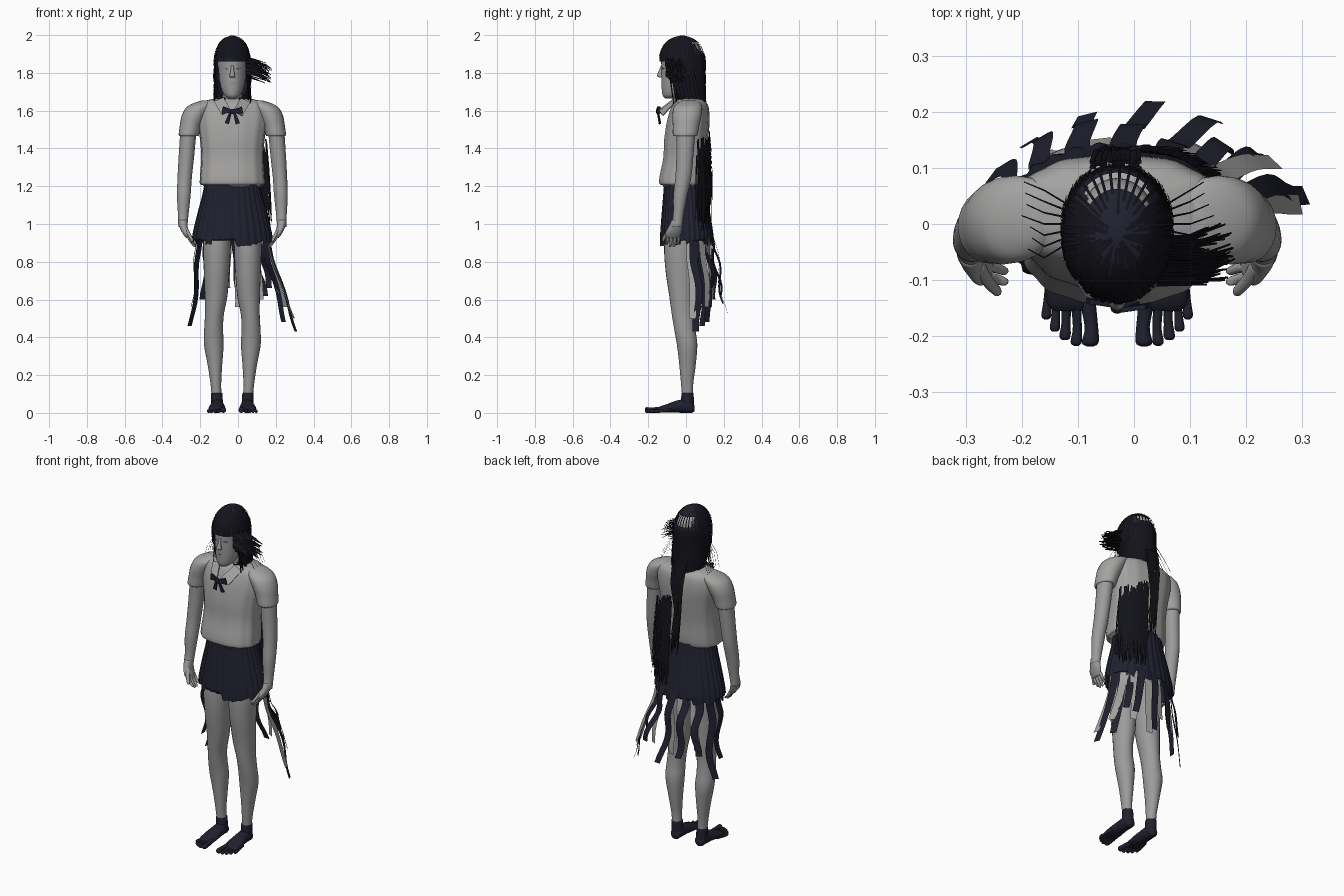
import bpy, bmesh, math, random
from mathutils import Vector

random.seed(4)
R = random.uniform
C = -0.03  # centre line of the body


def material(name, rgb):
    m = bpy.data.materials.new(name)
    m.diffuse_color = (*rgb, 1)
    return m


SKIN = material("grey skin", (0.33, 0.33, 0.33))
CLOTH = material("grey cloth", (0.37, 0.365, 0.36))
SHADE = material("dark grey", (0.16, 0.16, 0.16))
NAVY = material("dark navy", (0.014, 0.015, 0.028))
BLACK = material("black hair", (0.006, 0.006, 0.010))


def finish(name, bm, mat, smooth=True):
    me = bpy.data.meshes.new(name)
    bm.to_mesh(me)
    bm.free()
    me.materials.append(mat)
    if smooth:
        me.shade_smooth()
    ob = bpy.data.objects.new(name, me)
    bpy.context.collection.objects.link(ob)
    return ob


def dense(rings, steps=4):
    """Smooth curve through the given rows."""
    out, n = [], len(rings)
    for i in range(n - 1):
        p0, p1, p2, p3 = (rings[max(i - 1, 0)], rings[i], rings[i + 1], rings[min(i + 2, n - 1)])
        for k in range(steps):
            t = k / steps
            out.append([0.5 * (2 * b + (c - a) * t + (2 * a - 5 * b + 4 * c - d) * t * t
                               + (3 * b - a - 3 * c + d) * t ** 3)
                        for a, b, c, d in zip(p0, p1, p2, p3)])
    return out + [list(rings[-1])]


def loft(name, rings, mat, seg=24, axis='Z', power=2.0, wave=(0, 0), caps=True, drop=None, ragged=0):
    """Rows: (z, x, y, rx, ry), or (y, x, z, rx, rz) along Y."""
    bm = bmesh.new()
    loops = []
    jag = [R(-ragged, ragged) for i in range(seg)]
    for j, (t, a, b, r1, r2) in enumerate(dense(rings)):
        loop = []
        for i in range(seg):
            an = 2 * math.pi * i / seg
            c, s = math.cos(an), math.sin(an)
            f = 1 + wave[1] * math.sin(wave[0] * an)
            u = a + f * max(r1, .001) * math.copysign(abs(c) ** (2 / power), c)
            v = b + f * max(r2, .001) * math.copysign(abs(s) ** (2 / power), s)
            w = t + (jag[i // 5] + jag[i] * .25 if j == 0 else 0)
            loop.append(bm.verts.new((u, v, w) if axis == 'Z' else (u, w, v)))
        loops.append(loop)
    for p, q in zip(loops, loops[1:]):
        for i in range(seg):
            k = (i + 1) % seg
            bm.faces.new((p[i], p[k], q[k], q[i]))
    if caps:
        bm.faces.new(loops[0][::-1])
        bm.faces.new(loops[-1])
    bmesh.ops.recalc_face_normals(bm, faces=bm.faces)
    if drop:
        gone = [f for f in bm.faces if drop(f.calc_center_median())]
        bmesh.ops.delete(bm, geom=gone, context='FACES')
    return finish(name, bm, mat)


def ribbon(bm, pts, w0, w1, side):
    """Tapering flat strip along a path."""
    side = Vector(side).normalized()
    prev = None
    for i, p in enumerate(pts):
        w = (w0 + (w1 - w0) * i / (len(pts) - 1)) / 2
        cur = (bm.verts.new(Vector(p) - side * w), bm.verts.new(Vector(p) + side * w))
        if prev:
            bm.faces.new((prev[0], prev[1], cur[1], cur[0]))
        prev = cur


def plate(name, pts, mat, thick=0.006):
    bm = bmesh.new()
    bm.faces.new([bm.verts.new(p) for p in pts])
    ob = finish(name, bm, mat, False)
    ob.modifiers.new("thickness", 'SOLIDIFY').thickness = thick
    return ob


# torso, neck and head
loft("shirt", [(1.205, C, -.02, .15, .1), (1.212, C, -.024, .17, .117), (1.25, C, -.02, .17, .121),
               (1.35, C, -.008, .164, .113), (1.45, C, 0, .17, .116), (1.55, C, .012, .185, .112),
               (1.62, C, .02, .18, .098), (1.65, C, .022, .15, .078), (1.668, C, .022, .07, .05)],
     CLOTH, 60, power=2.4, wave=(13, .012), ragged=.014)
loft("neck", [(1.6, C, .02, .065, .055), (1.66, C, .01, .052, .05), (1.75, C, 0, .05, .05)], SKIN)
loft("head", [(1.665, C, -.085, .02, .025), (1.68, C, -.078, .04, .045), (1.71, C, -.06, .056, .068),
              (1.76, C, -.04, .068, .09), (1.82, C, -.03, .074, .1), (1.88, C, -.024, .078, .106),
              (1.94, C, -.02, .069, .092), (1.975, C, -.02, .04, .05)], SKIN, 32)
loft("nose", [(1.775, C, -.13, .012, .01), (1.785, C, -.136, .015, .018), (1.81, C, -.132, .009, .012),
              (1.84, C, -.126, .007, .006)], SKIN, 12)
loft("lips", [(1.738, C, -.12, .01, .004), (1.745, C, -.122, .018, .009), (1.752, C, -.12, .012, .005)], SHADE, 12)

# collar, bow and eyes, both sides
for s in (-1, 1):
    def P(dx, y, z):
        return (C + s * dx, y, z)
    plate("collar", [P(.005, -.142, 1.60), P(.055, -.125, 1.575), P(.095, -.06, 1.645), P(.045, -.055, 1.667)], CLOTH)
    plate("bow_loop", [P(0, -.15, 1.603), P(.05, -.143, 1.622), P(.056, -.14, 1.585), P(0, -.15, 1.588)], NAVY, .009)
    plate("bow_tail", [P(.003, -.148, 1.59), P(.018, -.148, 1.588), P(.04, -.138, 1.535), P(.018, -.138, 1.528)], NAVY)
    plate("eye", [P(.018, -.128, 1.824), P(.032, -.122, 1.828), P(.046, -.113, 1.822), P(.032, -.123, 1.819)], SHADE, .003)
loft("bow_knot", [(1.583, C, -.15, .008, .006), (1.596, C, -.15, .012, .01), (1.608, C, -.15, .008, .006)], NAVY, 12)

# limbs, both sides
for s in (-1, 1):
    def L(name, rows, mat, **kw):
        return loft(name, [(t, C + s * dx, b, r1, r2) for t, dx, b, r1, r2 in rows], mat, **kw)
    L("sleeve", [(1.465, .23, -.004, .05, .06), (1.475, .23, -.004, .054, .066), (1.52, .22, 0, .058, .07),
                 (1.57, .203, .005, .066, .077), (1.615, .178, .01, .068, .076), (1.64, .15, .016, .055, .06),
                 (1.654, .13, .018, .03, .035)], CLOTH)
    L("arm", [(0.985, .262, -.05, .024, .03), (1.05, .26, -.04, .028, .028), (1.15, .257, -.03, .036, .037),
              (1.25, .252, -.014, .038, .042), (1.36, .243, -.006, .041, .045), (1.5, .232, 0, .043, .05)], SKIN)
    L("palm", [(0.925, .232, -.072, .012, .03), (0.95, .245, -.068, .018, .042), (0.985, .258, -.056, .022, .036),
               (1.02, .262, -.048, .024, .028)], SKIN, seg=16)
    for i in range(4):
        y = -.04 - .019 * i
        e = .012 * abs(i - 1.5)
        L("finger", [(.872 + e, .198, y - .006, .004, .004), (.88 + e, .203, y - .005, .008, .008),
                     (.91, .22, y, .009, .009), (.94, .236, y, .01, .01)], SKIN, seg=10)
    L("thumb", [(.908, .212, -.122, .005, .005), (.92, .216, -.118, .009, .01), (.95, .232, -.1, .01, .012),
                (.985, .25, -.07, .012, .014)], SKIN, seg=10)
    L("leg", [(.09, .083, .008, .027, .029), (.15, .087, .006, .028, .032), (.25, .092, .008, .038, .043),
              (.36, .098, .006, .052, .054), (.44, .099, -.006, .05, .056), (.52, .095, -.015, .05, .06),
              (.62, .086, -.02, .06, .069), (.75, .083, -.028, .068, .08), (.88, .082, -.03, .073, .086),
              (1.02, .08, -.02, .07, .085)], SKIN)
    # sock foot with toes
    L("sock", [(.02, .08, .01, .033, .032), (.06, .081, .008, .031, .034), (.105, .083, .008, .03, .032)], NAVY)
    L("foot", [(-.155, .082, .014, .03, .008), (-.14, .082, .018, .043, .015), (-.1, .081, .024, .045, .023),
               (-.05, .08, .033, .038, .032), (0, .08, .036, .034, .036), (.03, .08, .029, .029, .029),
               (.045, .08, .025, .012, .016)], NAVY, axis='Y')
    for dx, tip, r in ((.048, -.218, .015), (.073, -.217, .01), (.093, -.207, .01), (.111, -.192, .009), (.126, -.17, .009)):
        L("toe", [(tip, dx, r, r * .4, r * .4), (tip + .007, dx, r, r, r), (tip + .035, dx - .002, r, r * .8, r * .9),
                  (tip + .09, dx * .8 + .016, .018, r, r)], NAVY, seg=12, axis='Y')

# pleated skirt with torn hem
loft("skirt", [(.905, C, .004, .21, .14), (.95, C, .004, .206, .138), (1.05, C, 0, .183, .127),
               (1.15, C, -.004, .157, .115), (1.225, C, -.006, .143, .107)],
     NAVY, 150, wave=(30, .022), caps=False, ragged=.022)

# torn strips blowing behind the skirt
STRIPS = {
    "skirt_strip": (NAVY, [(-.2, .06, -.25, .095, .46), (-.22, .01, -.245, .03, .56), (-.16, .1, -.18, .16, .6),
                           (-.1, .13, -.08, .2, .58), (-.02, .14, .03, .205, .53), (.06, .13, .14, .18, .62),
                           (.11, .1, .17, .14, .66), (.14, .07, .25, .125, .48), (.16, .04, .315, .065, .43)]),
    "lining_strip": (CLOTH, [(-.13, .11, -.16, .13, .62), (-.06, .12, -.06, .15, .66), (.01, .13, .0, .13, .56),
                             (.09, .11, .12, .14, .6), (.13, .08, .255, .115, .56), (.15, .02, .3, .04, .5)])}
for name, (mat, rows) in STRIPS.items():
    bm = bmesh.new()
    for x0, y0, x1, y1, z1 in rows:
        side = Vector((-(y0 - .004) / .14 ** 2, (x0 - C) / .21 ** 2, 0))
        amp = .014 if mat is NAVY else .005
        pts = []
        for k in range(13):
            t = k / 12
            wob = amp * math.sin(t * 8 + x0 * 20) * min(1, 3 * t)
            pts.append((x0 + (x1 - x0) * t ** 1.3 + wob * .6, y0 + (y1 - y0) * t ** .8 + wob, .95 + (z1 - .95) * t))
        ribbon(bm, pts, .048, .036, side)
    finish(name, bm, mat)

# hair cap, open at the face and at the back of the crown
CAP = [(1.66, C, .025, .092, .078), (1.72, C, .005, .096, .097), (1.80, C, -.015, .097, .115),
       (1.88, C, -.02, .094, .119), (1.94, C, -.02, .078, .1), (1.98, C, -.02, .048, .062), (1.997, C, -.02, .01, .014)]


def cap_gap(c):
    face = (c.z < 1.87 and c.y < -.09) or (c.z < 1.76 and c.y < -.05)
    crown = 1.905 < c.z < 1.96 and c.y > .025 and abs(c.x - C) < .055
    return face or crown or c.z < 1.661


loft("hair_cap", CAP, NAVY, 48, drop=cap_gap)

# strands lying over the cap, with fringe
bm = bmesh.new()
rows = dense(CAP)[::-1]
for i in range(200):
    a = 2 * math.pi * (i + R(0, .8)) / 200
    c, s = math.cos(a), math.sin(a)
    low = R(1.845, 1.885) if s < -.62 else 1.66
    top = 1.9 if s > .55 and i % 6 else R(1.975, 1.998)
    f = R(1.01, 1.05)
    pts = [(x + c * rx * f, y + s * ry * f, z) for z, x, y, rx, ry in rows if low <= z <= top]
    if s > -.62:
        x, y, z = pts[-1]
        pts.append((x + R(-.006, .006), y + R(-.004, .004), z - R(.0, .06)))
    ribbon(bm, pts, .005, .005, (-s * .095, c * .115, 0))
# side locks framing the face
for s in (-1, 1):
    for i in range(14):
        y = R(-.1, -.04)
        ribbon(bm, [(C + s * .08, y, 1.87), (C + s * R(.08, .095), y + .01, 1.78),
                    (C + s * R(.08, .105), y + .03, R(1.63, 1.68))], .014, .005, (.5, s, 0))
    # loose wisps
    for i in range(7):
        y = -.06 + .02 * i
        ribbon(bm, [(C + s * .09, y * .6, 1.82), (C + s * .13, y, 1.74), (C + s * R(.15, .175), y + .015, 1.665)],
               .004, .002, (0, 1, 0))
finish("hair_strands", bm, BLACK, False)

# tuft blown to one side
bm = bmesh.new()
for i in range(75):
    y, z, k = R(-.11, -.02), R(1.78, 1.885), R(.55, 1)
    tip = (.05 + .13 * k, y + R(0, .035) * k, z - R(.04, .075) * k)
    ribbon(bm, [(.04, y, z), (.05 + .06 * k, y, z - .015), tip], .011, .005, (0, .7, .7))
finish("blown_tuft", bm, BLACK, False)

# long hair down the back, the lower part sweeping round one side
bm = bmesh.new()
for i in range(45):
    x = R(-.08, .01)
    e = -.035 + (x + .035) * .5
    ribbon(bm, [(x, R(.095, .115), 1.72), (x * .9, R(.125, .135), 1.58), (e, R(.125, .14), 1.42),
                (e + .02, R(.12, .14), R(1.15, 1.32))], .009, .004, (1, 0, 0))
for i in range(170):
    u = R(0, 1)
    x, y = .005 + .15 * u, .13 - .075 * u ** 2.5
    z0, z1 = R(1.36, 1.52) - .07 * u, R(.96, 1.15)
    d = R(-.006, .012)
    ribbon(bm, [(x, y, z0), (x + .012, y + d, z0 * .6 + z1 * .4), (x + .02, y + d, z0 * .25 + z1 * .75),
                (x + R(.015, .03), y + d, z1)], .009, .004, (1, -1.1 * u ** 1.5, 0))
finish("long_back_hair", bm, BLACK, False)
